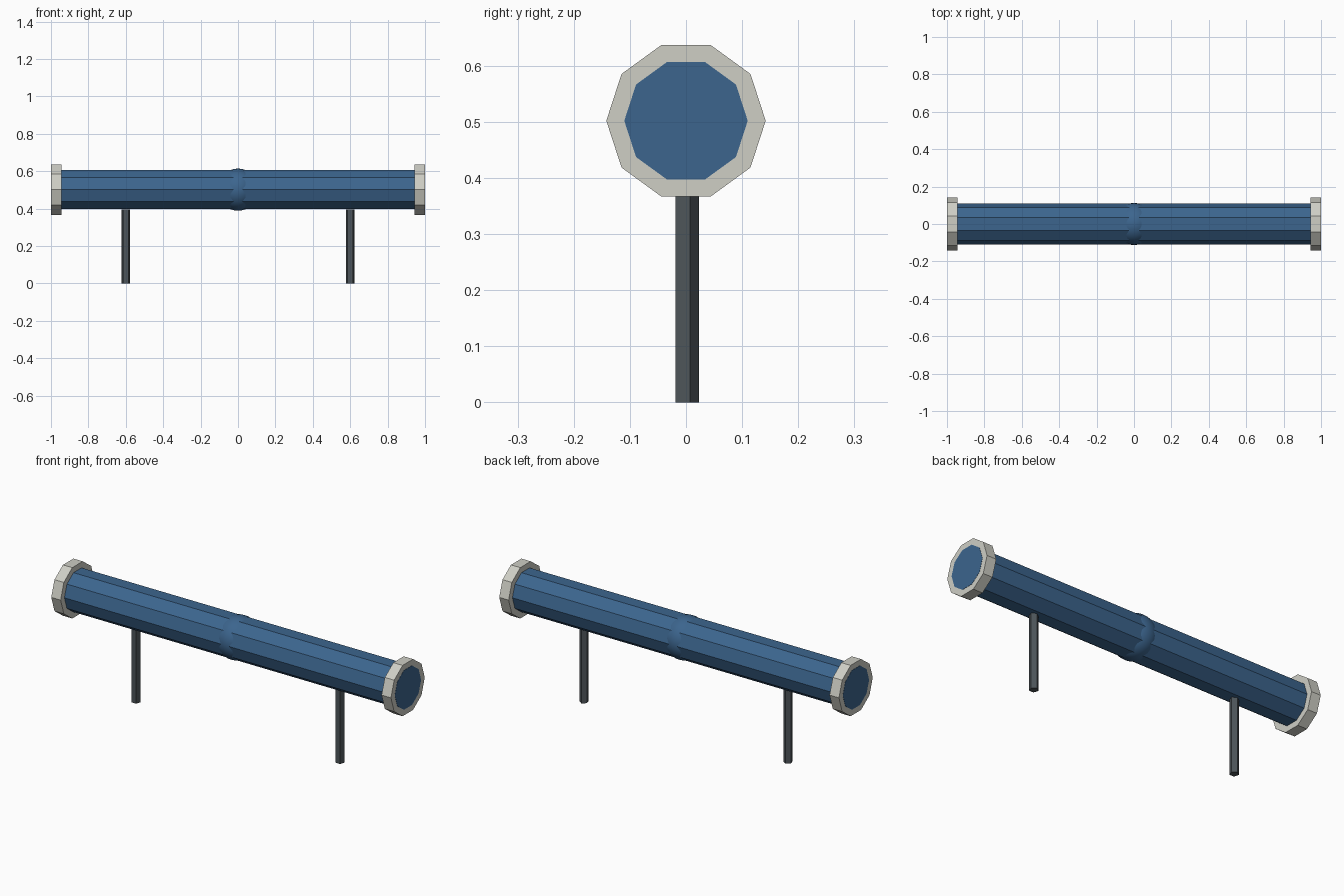
import bpy
import math

cube = bpy.data.objects.get("Cube")
if cube:
    bpy.data.objects.remove(cube, do_unlink=True)

AXIS_Z = 0.502  # height of the pipe's centre line


def material(name, rgb):
    mat = bpy.data.materials.new(name)
    mat.use_nodes = True
    mat.diffuse_color = (*rgb, 1)
    mat.node_tree.nodes["Principled BSDF"].inputs["Base Color"].default_value = (*rgb, 1)
    return mat


blue = material("pipe_blue", (0.045, 0.130, 0.270))
pale = material("flange_pale_grey", (0.62, 0.62, 0.56))
dark = material("leg_dark_grey", (0.075, 0.090, 0.100))


def prism(name, sides, radius, length, location, mat, along_x=False):
    bpy.ops.mesh.primitive_cylinder_add(
        vertices=sides, radius=radius, depth=length, location=location,
        rotation=(0, math.pi / 2 if along_x else 0, 0))
    obj = bpy.context.object
    obj.name = name
    obj.data.materials.append(mat)
    return obj


# Long ten-sided pipe, its ends just proud of the flanges
prism("pipe", 10, 0.11, 2.0, (0, 0, AXIS_Z), blue, along_x=True)

# Smooth ball joint swelling out at the middle
bpy.ops.mesh.primitive_uv_sphere_add(segments=32, ring_count=16, radius=0.1125,
                                     location=(0, 0, AXIS_Z))
joint = bpy.context.object
joint.name = "middle_joint"
joint.data.materials.append(blue)
bpy.ops.object.shade_smooth()

# End flanges and five-sided legs, one pair per side
for side, sign in (("left", 1), ("right", -1)):
    prism(side + "_flange", 10, 0.142, 0.055, (sign * 0.9715, 0, AXIS_Z), pale, along_x=True)
    prism(side + "_leg", 5, 0.023, 0.396, (sign * 0.6, 0, 0.198), dark)
